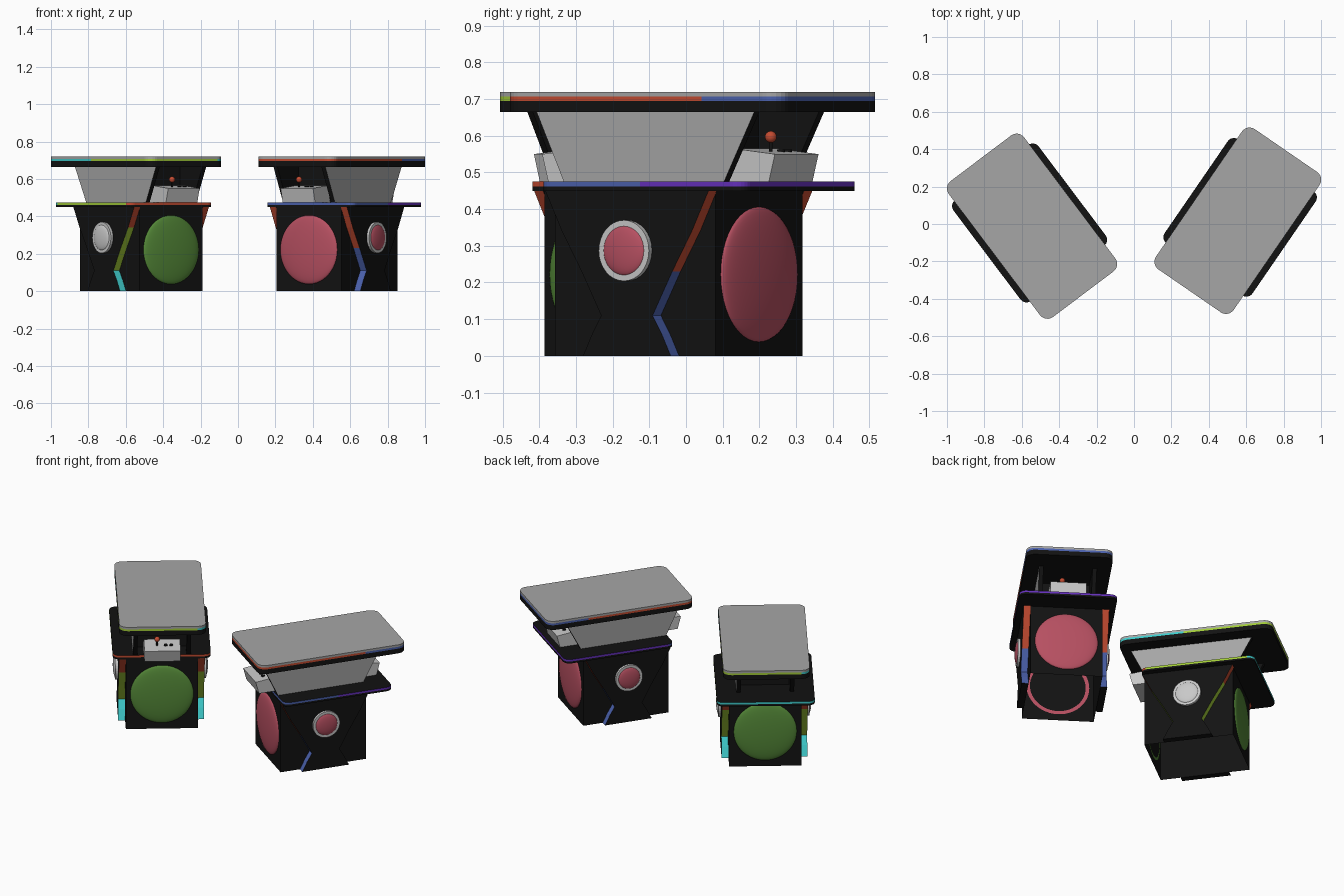
import bpy, bmesh, math
from mathutils import Matrix, Vector

if "Cube" in bpy.data.objects:
    bpy.data.objects.remove(bpy.data.objects["Cube"])

COLS = {"black": (.006, .006, .006), "grey": (.38, .38, .38), "light_grey": (.58, .58, .58),
        "pink": (.47, .08, .12), "green": (.09, .25, .04), "red": (.55, .07, .03),
        "blue": (.07, .12, .42), "purple": (.13, .03, .5), "cyan": (.05, .6, .6), "lime": (.36, .6, .04)}
NAMES = list(COLS)
MATS = {}
for n, c in COLS.items():
    MATS[n] = bpy.data.materials.new(n)
    MATS[n].diffuse_color = (*c, 1)


def finish(name, bm, M, col, smooth=False):
    """col is a colour name, or a rule (centre, normal) -> colour name."""
    bmesh.ops.recalc_face_normals(bm, faces=bm.faces)
    me = bpy.data.meshes.new(name)
    used = []
    for f in bm.faces:
        c = col if isinstance(col, str) else col(f.calc_center_median(), f.normal)
        if c not in used:
            used.append(c)
        f.material_index = used.index(c)
        f.smooth = smooth
    bm.to_mesh(me)
    bm.free()
    for c in used:
        me.materials.append(MATS[c])
    ob = bpy.data.objects.new(name, me)
    bpy.context.collection.objects.link(ob)
    ob.matrix_world = M
    return ob


def loft(name, M, rings, col, caps=(True, True)):
    bm = bmesh.new()
    vs = [[bm.verts.new(p) for p in r] for r in rings]
    n = len(vs[0])
    for a, b in zip(vs, vs[1:]):
        for i in range(n):
            bm.faces.new((a[i], a[(i + 1) % n], b[(i + 1) % n], b[i]))
    if caps[0]:
        bm.faces.new(vs[0][::-1])
    if caps[1]:
        bm.faces.new(vs[-1])
    return finish(name, bm, M, col)


def box(name, M, x0, x1, y0, y1, z0, z1, col, caps=(True, True)):
    return loft(name, M, [[(x0, y0, z), (x1, y0, z), (x1, y1, z), (x0, y1, z)] for z in (z0, z1)], col, caps)


def side_plate(name, M, prof, x0, x1, col):
    """Profile in y,z pushed along x."""
    return loft(name, M, [[(x, y, z) for y, z in prof] for x in (x0, x1)], col)


def ellipsoid(name, M, loc, scale, col):
    bm = bmesh.new()
    bmesh.ops.create_uvsphere(bm, u_segments=40, v_segments=20, radius=1,
                              matrix=Matrix.Translation(loc) @ Matrix.Diagonal((*scale, 1)))
    return finish(name, bm, M, col, True)


def rod(name, M, loc, r, depth, axis, col):
    bm = bmesh.new()
    rot = Matrix.Rotation(math.pi / 2, 4, 'Y') if axis == 'X' else Matrix()
    bmesh.ops.create_cone(bm, cap_ends=True, segments=32, radius1=r, radius2=r, depth=depth,
                          matrix=Matrix.Translation(loc) @ rot)
    return finish(name, bm, M, col)


def slab(name, M, w, l, cy, r, z0, z1, col):
    """Rounded board, with its straight edges split so the trim can change colour."""
    pts = []
    for k, (sx, sy) in enumerate([(1, 1), (-1, 1), (-1, -1), (1, -1)]):
        for i in range(7):
            a = math.pi / 2 * (k + i / 6)
            pts.append(Vector((sx * (w / 2 - r) + r * math.cos(a), cy + sy * (l / 2 - r) + r * math.sin(a))))
    out = []
    for i, p in enumerate(pts):
        q = pts[(i + 1) % len(pts)]
        n = 12 if (q - p).length > .1 else 1
        out += [p.lerp(q, j / n) for j in range(n)]
    return loft(name, M, [[(p.x, p.y, z) for p in out] for z in (z0, z1)], col)


def control_box(name, M, s, yc):
    """Wedge with stick and buttons; s = -1 front end, 1 rear end."""
    f = lambda d: yc + s * d
    prof = [(f(.22), .475), (f(.365), .475), (f(.385), .55), (f(.25), .565)]
    side_plate(name + "_control_box", M, prof, -.105, .105, "light_grey")
    rod(name + "_stick", M, (s * .03, f(.32), .575), .005, .05, 'Z', "black")
    ellipsoid(name + "_stick_ball", M, (s * .03, f(.32), .597), (.016,) * 3, "red")
    for i in (.02, .052):
        rod(name + "_button", M, (-s * i, f(.32), .559), .011, .008, 'Z', "black")


def table(tag, M, disc, cap, top_rule, shelf_rule, trim_rule, ends):
    edge = lambda rule: (lambda c, n: "black" if abs(n.z) > .5 else rule(c))
    # lower cabinet, open underneath
    box(tag + "_cabinet", M, -.21, .21, -.31, .22, 0, .45, "black", (False, True))
    # hourglass side plates with coloured edges, and round side badges
    half = [(.145, 0), (.115, .06), (.085, .11), (.15, .23), (.215, .34), (.27, .45)]
    prof = [(-.045 + y, z) for y, z in half] + [(-.045 - y, z) for y, z in reversed(half)]
    for s in (-1, 1):
        side_plate(tag + "_side_plate", M, prof, s * .21, s * .25,
                   lambda c, n: "black" if abs(n.x) > .5 or abs(n.z) > .95 else trim_rule(c))
        rod(tag + "_side_ring", M, (s * .255, -.045, .287), .083, .02, 'X', "light_grey")
        ellipsoid(tag + "_side_dome", M, (s * .262, -.045, .287), (.015, .068, .068), cap)
        # flared grey upper side panels
        side_plate(tag + "_upper_panel", M, [(-.31, .475), (.22, .475), (.32, .665), (-.40, .665)],
                   s * .143, s * .168, lambda c, n: "grey" if n.x * s > .5 else "black")
    box(tag + "_screen_housing", M, -.143, .143, -.2, .12, .475, .665, "black")
    # big end discs, with the rim showing inside the cabinet
    for y, s in ((-.31, -1), (.22, 1)):
        bm = bmesh.new()
        bmesh.ops.create_uvsphere(bm, u_segments=48, v_segments=24, radius=1,
                                  matrix=Matrix.Translation((0, y, .222)) @ Matrix.Diagonal((.184, .025, .184, 1))
                                  @ Matrix.Rotation(math.pi / 2, 4, 'X'))
        bmesh.ops.delete(bm, geom=[v for v in bm.verts if (v.co.y - y) * s < -.001], context='VERTS')
        finish(tag + "_end_disc", bm, M, disc, True)
        loft(tag + "_end_disc_rim", M,
             [[(r * math.cos(a * math.pi / 24), y - s * .004, .222 + r * math.sin(a * math.pi / 24))
               for a in range(48)] for r in (.163, .184)], disc, (False, False))
    # shelf and table top
    slab(tag + "_shelf", M, .57, .675, .022, .04, .45, .462, "black")
    slab(tag + "_shelf_trim", M, .57, .675, .022, .04, .462, .475, edge(shelf_rule))
    slab(tag + "_top_base", M, .504, .91, 0, .05, .665, .695, "black")
    slab(tag + "_top_trim", M, .504, .91, 0, .05, .695, .707, edge(top_rule))
    slab(tag + "_top_glass", M, .504, .91, 0, .05, .707, .72, "grey")
    for s in ends:
        control_box(tag + ("_front" if s < 0 else "_rear"), M, s, -.04)


def place(x, y, deg):
    return Matrix.Translation((x, y, 0)) @ Matrix.Rotation(math.radians(deg), 4, 'Z')


# left green table: one control box
table("left_table", place(-.545, -.012, 37), "green", "light_grey",
      lambda c: "cyan" if abs(c.x) > .2 and c.x * c.y < -.02 else "lime",
      lambda c: "red" if c.y < -.29 else "cyan" if c.y > .3 else "lime",
      lambda c: "red" if c.z > .33 else "lime" if c.z > .1 else "cyan", (-1,))
# right pink table: two control boxes
table("right_table", place(.555, .0175, -34.5), "pink", "pink",
      lambda c: "red" if c.y < .17 else "blue",
      lambda c: "blue" if c.y < -.29 or (c.x > 0 and c.y < 0) else "purple",
      lambda c: "red" if c.z > .25 else "blue", (-1, 1))

for m in bpy.data.materials:
    if m.users and not m.is_grease_pencil:
        m.use_nodes = True
        m.node_tree.nodes["Principled BSDF"].inputs["Base Color"].default_value = m.diffuse_color
